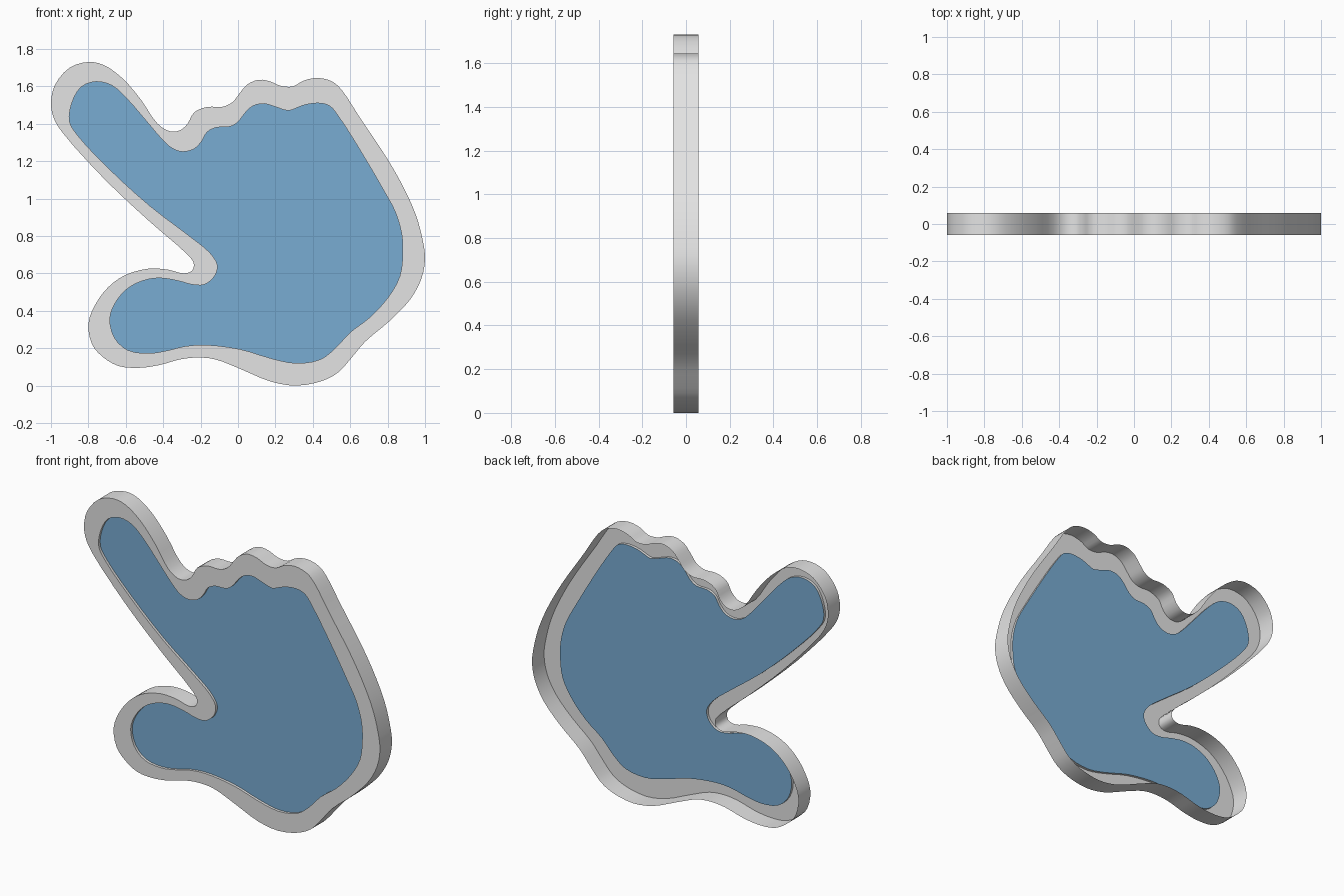
import bpy, bmesh, math
from mathutils import Vector

if "Cube" in bpy.data.objects:
    bpy.data.objects.remove(bpy.data.objects["Cube"])

# Outlines in (x, z), clockwise from the finger tip
OUTER = [(-.80, 1.73), (-.72, 1.715), (-.62, 1.645), (-.52, 1.53), (-.43, 1.40), (-.365, 1.36),
         (-.31, 1.365), (-.27, 1.40), (-.235, 1.46), (-.165, 1.49), (-.085, 1.49), (-.03, 1.515),
         (.01, 1.565), (.05, 1.61), (.11, 1.635), (.17, 1.627), (.23, 1.602), (.295, 1.60),
         (.35, 1.63), (.425, 1.645), (.505, 1.625), (.555, 1.58), (.65, 1.435), (.80, 1.21),
         (.89, 1.05), (.95, .915), (.985, .79), (1.0, .68), (.98, .57), (.92, .46),
         (.81, .345), (.68, .235), (.60, .14), (.535, .07), (.45, .025), (.315, .0),
         (.18, .02), (.01, .09), (-.12, .14), (-.215, .15), (-.31, .14), (-.42, .11),
         (-.53, .095), (-.64, .105), (-.725, .155), (-.78, .22), (-.80, .33), (-.765, .43),
         (-.695, .525), (-.605, .59), (-.48, .625), (-.375, .62), (-.29, .60), (-.245, .615),
         (-.237, .655), (-.27, .70), (-.47, .875), (-.71, 1.10), (-.94, 1.355), (-.985, 1.43),
         (-1.0, 1.505), (-.98, 1.605), (-.90, 1.70)]
INNER = [(-.76, 1.625), (-.675, 1.605), (-.595, 1.535), (-.495, 1.42), (-.40, 1.31), (-.35, 1.267),
         (-.295, 1.25), (-.235, 1.265), (-.195, 1.305), (-.165, 1.355), (-.115, 1.38), (-.04, 1.385),
         (.0, 1.41), (.04, 1.46), (.08, 1.495), (.14, 1.507), (.20, 1.49), (.27, 1.47),
         (.315, 1.485), (.355, 1.50), (.43, 1.51), (.49, 1.495), (.54, 1.435), (.655, 1.255),
         (.775, 1.05), (.84, .93), (.875, .81), (.88, .70), (.865, .585), (.805, .475),
         (.705, .365), (.60, .285), (.52, .20), (.44, .14), (.31, .12), (.18, .145),
         (.01, .195), (-.18, .218), (-.285, .21), (-.39, .185), (-.48, .173), (-.59, .19),
         (-.66, .255), (-.685, .355), (-.66, .435), (-.595, .515), (-.51, .56), (-.42, .575),
         (-.32, .56), (-.245, .54), (-.18, .54), (-.125, .585), (-.11, .645), (-.15, .71),
         (-.26, .80), (-.47, .96), (-.685, 1.155), (-.855, 1.335), (-.90, 1.41), (-.89, 1.505),
         (-.84, 1.595)]
FRONT, BACK, PANEL = -.058, .058, -.042


def smooth_loop(pts, steps=3):
    """Closed centripetal Catmull-Rom curve through the points."""
    p = [Vector(q) for q in pts]
    n, out = len(p), []
    for i in range(n):
        a, b, c, d = p[i - 1], p[i], p[(i + 1) % n], p[(i + 2) % n]
        t1 = (b - a).length ** .5
        t2 = t1 + (c - b).length ** .5
        t3 = t2 + (d - c).length ** .5
        for k in range(steps):
            t = t1 + (t2 - t1) * k / steps
            a1 = a * (t1 - t) / t1 + b * t / t1
            a2 = b * (t2 - t) / (t2 - t1) + c * (t - t1) / (t2 - t1)
            a3 = c * (t3 - t) / (t3 - t2) + d * (t - t2) / (t3 - t2)
            b1 = a1 * (t2 - t) / t2 + a2 * t / t2
            b2 = a2 * (t3 - t) / (t3 - t1) + a3 * (t - t1) / (t3 - t1)
            out.append(b1 * (t2 - t) / (t2 - t1) + b2 * (t - t1) / (t2 - t1))
    return out


def material(name, col):
    m = bpy.data.materials.new(name)
    m.diffuse_color = (*col, 1)
    m.use_nodes = True
    m.node_tree.nodes["Principled BSDF"].inputs["Base Color"].default_value = m.diffuse_color
    return m


def ring(bm, loop, y):
    return [bm.verts.new((q.x, y, q.y)) for q in loop]


def fill(bm, rings):
    """Flat front-facing sheet between closed rings."""
    edges = [bm.edges.new((r[i - 1], r[i])) for r in rings for i in range(len(r))]
    res = bmesh.ops.triangle_fill(bm, edges=edges, use_beauty=True, normal=(0, -1, 0))
    for f in res["geom"]:
        if isinstance(f, bmesh.types.BMFace):
            f.normal_update()
            if f.normal.y > 0:
                f.normal_flip()


def wall(bm, a, b):
    for i in range(len(a)):
        bm.faces.new((a[i - 1], a[i], b[i], b[i - 1]))


def finish(name, bm, mat):
    me = bpy.data.meshes.new(name)
    bm.to_mesh(me)
    bm.free()
    me.materials.append(mat)
    ob = bpy.data.objects.new(name, me)
    bpy.context.collection.objects.link(ob)
    bpy.ops.object.select_all(action='DESELECT')
    ob.select_set(True)
    bpy.context.view_layer.objects.active = ob
    bpy.ops.object.shade_smooth_by_angle(angle=math.radians(30))


outer, inner = smooth_loop(OUTER), smooth_loop(INNER)

# Rim: front border, outer wall open at the back, short inner wall
bm = bmesh.new()
of, inf = ring(bm, outer, FRONT), ring(bm, inner, FRONT)
fill(bm, [of, inf])
wall(bm, of, ring(bm, outer, BACK))
wall(bm, ring(bm, inner, PANEL), inf)
finish("hand_rim", bm, material("light grey", (.77, .77, .77)))

# Panel: sheet sunk slightly behind the border
bm = bmesh.new()
fill(bm, [ring(bm, inner, PANEL)])
finish("hand_panel", bm, material("soft blue", (.19, .415, .65)))
